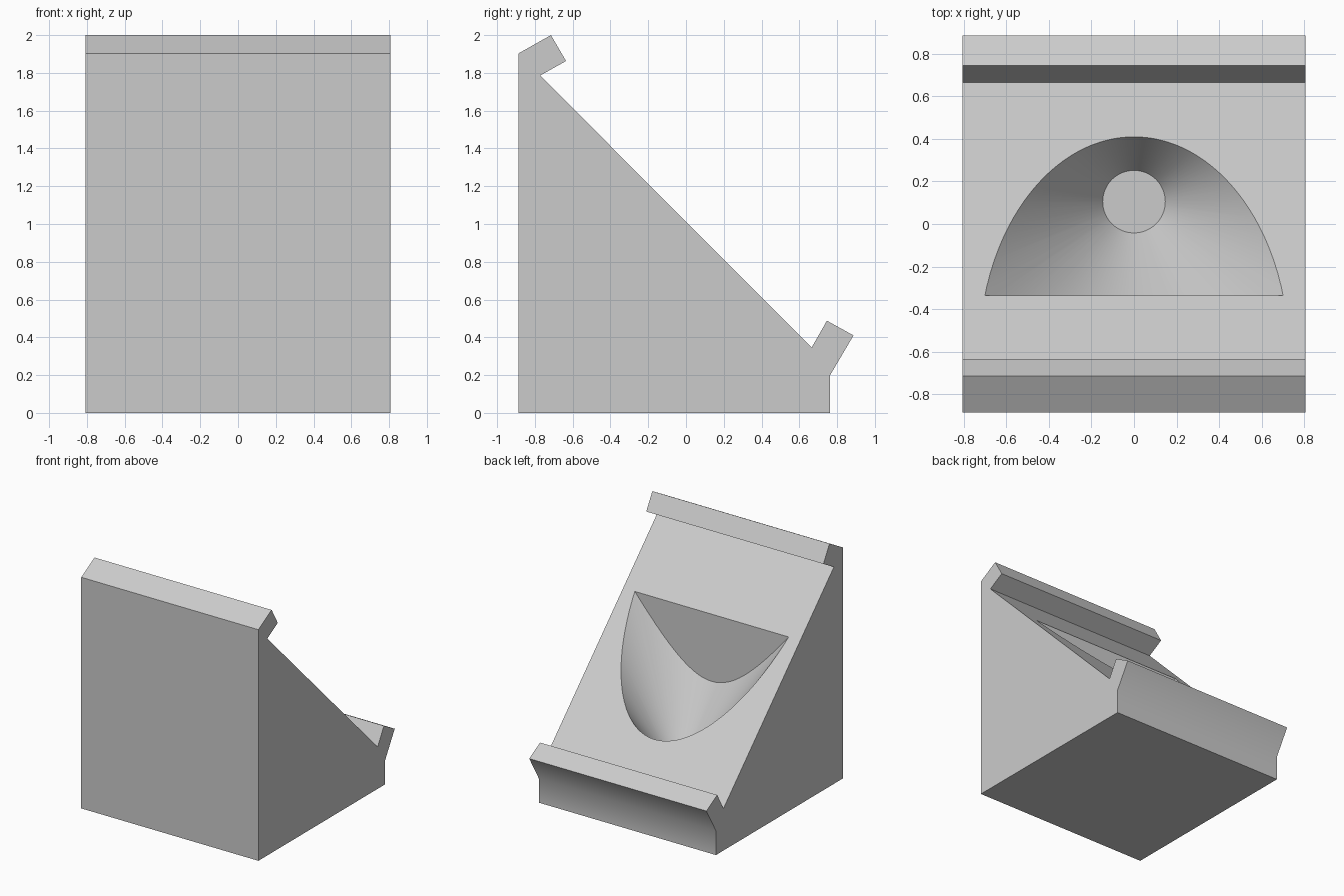
import bpy, bmesh
from mathutils import Matrix, Vector

cube = bpy.data.objects.get("Cube")
if cube:
    bpy.data.objects.remove(cube, do_unlink=True)

HALF_WIDTH = 0.807
WALL_Y = -0.335                    # flat wall of the hollow
AXIS_Y, FLOOR_Z, FLOOR_R = 0.105, 0.377, 0.147
SPREAD, TOP_Z = 0.701, 1.6         # cone radius gain per unit of height

# Side outline (y, z) of the wedge with its upper and lower lips
OUTLINE = [(-0.887, 0), (0.763, 0), (0.763, 0.2), (0.887, 0.41),
           (0.746, 0.488), (0.665, 0.346), (-0.772, 1.786),
           (-0.635, 1.863), (-0.715, 2.0), (-0.887, 1.903)]

grey = bpy.data.materials.new("light_grey")
grey.use_nodes = True
colour = (0.6, 0.6, 0.6, 1)
grey.diffuse_color = colour
grey.node_tree.nodes["Principled BSDF"].inputs["Base Color"].default_value = colour


def make_object(name, bm):
    bmesh.ops.recalc_face_normals(bm, faces=bm.faces)
    mesh = bpy.data.meshes.new(name)
    bm.to_mesh(mesh)
    bm.free()
    mesh.materials.append(grey)
    obj = bpy.data.objects.new(name, mesh)
    bpy.context.collection.objects.link(obj)
    return obj


# Wedge body: outline extruded across the width
bm = bmesh.new()
face = bm.faces.new([bm.verts.new((-HALF_WIDTH, y, z)) for y, z in OUTLINE])
side = bmesh.ops.extrude_face_region(bm, geom=[face])["geom"]
bmesh.ops.translate(bm, vec=(2 * HALF_WIDTH, 0, 0),
                    verts=[g for g in side if isinstance(g, bmesh.types.BMVert)])
body = make_object("wedge_stand", bm)

# Funnel cutter: upright cone with a flat floor, sliced by a vertical wall
bm = bmesh.new()
height = TOP_Z - FLOOR_Z
bmesh.ops.create_cone(bm, cap_ends=True, segments=96, radius1=FLOOR_R,
                      radius2=FLOOR_R + SPREAD * height, depth=height,
                      matrix=Matrix.Translation((0, AXIS_Y, FLOOR_Z + height / 2)))
cut = bmesh.ops.bisect_plane(bm, geom=bm.verts[:] + bm.edges[:] + bm.faces[:],
                             plane_co=Vector((0, WALL_Y, 0)),
                             plane_no=Vector((0, -1, 0)), clear_outer=True)
bmesh.ops.holes_fill(bm, edges=[e for e in bm.edges if e.is_boundary], sides=0)
cutter = make_object("funnel_cutter", bm)
cutter.hide_render = True

# Carve the hollow into the slope
carve = body.modifiers.new("carve_funnel", "BOOLEAN")
carve.operation = "DIFFERENCE"
carve.solver = "EXACT"
carve.object = cutter
bpy.ops.object.select_all(action="DESELECT")
body.select_set(True)
bpy.context.view_layer.objects.active = body
bpy.ops.object.modifier_apply(modifier=carve.name)
bpy.data.objects.remove(cutter, do_unlink=True)

# Smooth funnel and lower lip bend, sharp edges elsewhere
bpy.ops.object.shade_smooth_by_angle(angle=0.56)
